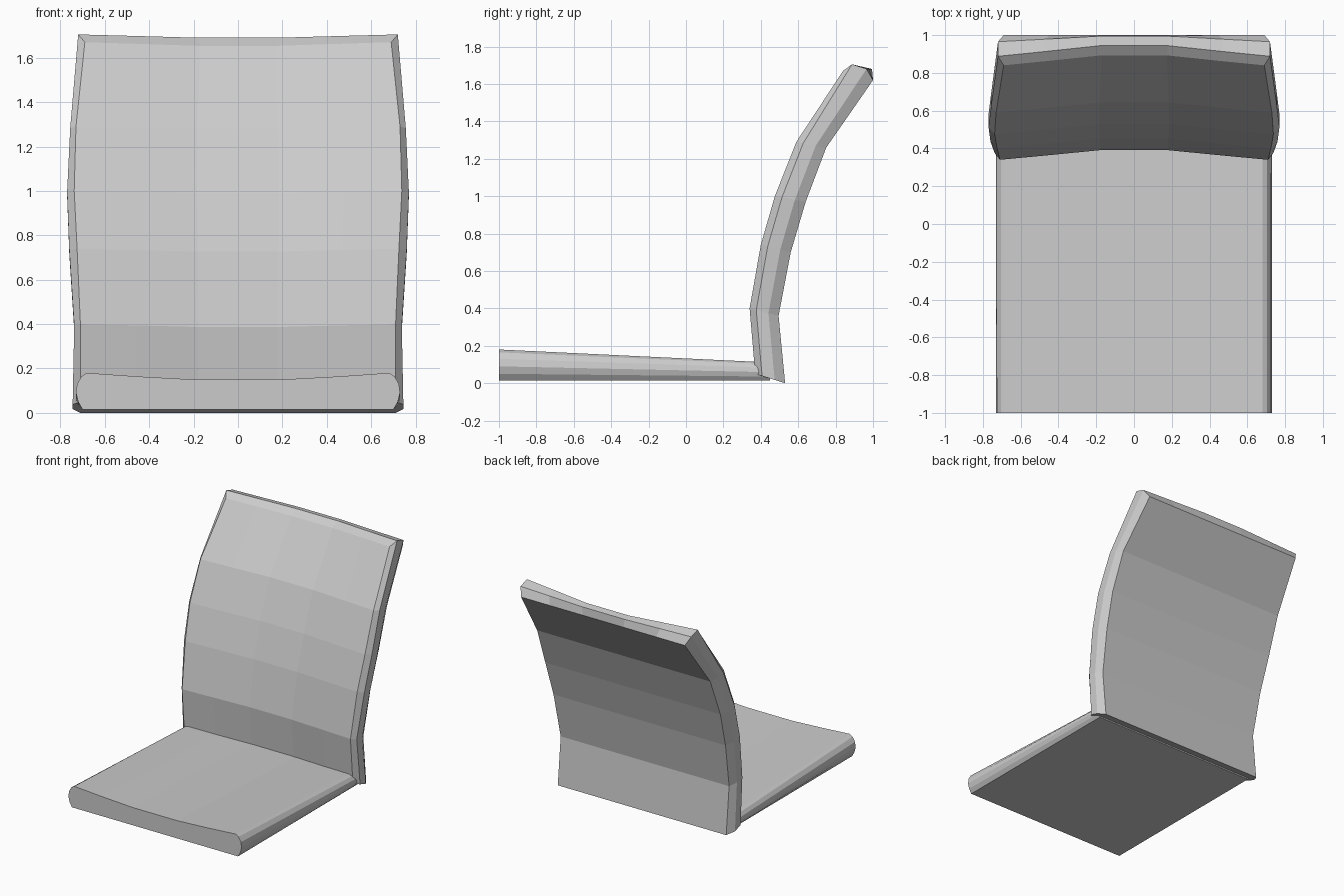
import bpy

cube = bpy.data.objects.get("Cube")
if cube:
    bpy.data.objects.remove(cube)

grey = bpy.data.materials.new("plain grey")
grey.use_nodes = True
colour = (0.6, 0.6, 0.6, 1)
grey.diffuse_color = colour
grey.node_tree.nodes["Principled BSDF"].inputs["Base Color"].default_value = colour


def make(name, verts, faces):
    mesh = bpy.data.meshes.new(name)
    mesh.from_pydata(verts, [], faces)
    mesh.materials.append(grey)
    mesh.validate()
    obj = bpy.data.objects.new(name, mesh)
    bpy.context.collection.objects.link(obj)
    # Consistent outward normals
    import bmesh
    bm = bmesh.new()
    bm.from_mesh(mesh)
    bmesh.ops.remove_doubles(bm, verts=bm.verts, dist=0.0001)
    bmesh.ops.recalc_face_normals(bm, faces=bm.faces)
    bm.to_mesh(mesh)
    bm.free()
    return obj


def mix(a, b, t):
    return tuple(p + (q - p) * t for p, q in zip(a, b))


# Seat: a dished section with rounded sides, tapering toward the rear
BASE = 0.015
half = [(0.70, BASE), (0.72, 0.05), (0.73, 0.09), (0.725, 0.13),
        (0.705, 0.165), (0.68, 0.18), (0.45, 0.164), (0.19, 0.15)]
section = half + [(-x, z) for x, z in reversed(half)]
n = len(section)
verts = [(x, y, BASE + (z - BASE) * s)
         for y, s in ((-1, 1), (0.45, 0.58)) for x, z in section]
faces = [(i, (i + 1) % n, n + (i + 1) % n, n + i) for i in range(n)]
faces += [tuple(range(n)), tuple(range(n, 2 * n))]
make("seat", verts, faces)

# Backrest: front and back corner paths (y, z), with front and side half widths
front = [(0.37, 0.05), (0.34, 0.40), (0.40, 0.74), (0.475, 1.0), (0.59, 1.29), (0.84, 1.67)]
back = [(0.53, 0), (0.495, 0.36), (0.56, 0.70), (0.64, 0.97), (0.75, 1.26), (1.0, 1.62)]
front_width = [0.71, 0.71, 0.725, 0.738, 0.73, 0.69]
side_width = [0.745, 0.738, 0.76, 0.77, 0.756, 0.72]
# Columns across the width, and how deep the front is dished at each
columns = [(-1, 0), (-0.65, 0.15), (-0.25, 0.33), (0.25, 0.33), (0.65, 0.15), (1, 0)]


def strips(f, b, fw, sw, is_top):
    """Four strips across the width, running from the front to the back."""
    rows = [[], [], [], []]
    for u, dish in columns:
        edge = mix(f, b, dish)
        if is_top:
            second = (f[0] + 0.048 + dish * 0.17, f[1] + 0.035 - dish * 0.045)
            third = (b[0] - 0.035 + dish * 0.09, b[1] + 0.06)
        else:
            second, third = mix(f, b, 0.23 + dish), mix(f, b, 0.65 + dish * 0.5)
        for row, width, p in zip(rows, (fw, sw, sw, fw), (edge, second, third, b)):
            row.append((width * u, *p))
    return rows


verts, faces, rings = [], [], []
last = len(front) - 1
for k, values in enumerate(zip(front, back, front_width, side_width)):
    rows = strips(*values, k == last)
    ids = []
    for row in rows:
        ids.append(list(range(len(verts), len(verts) + len(row))))
        verts += row
    a, b, c, d = ids
    rings.append(a + [b[-1], c[-1]] + d[::-1] + [c[0], b[0]])
    if k == last:
        # Bevelled top
        for lo, hi in ((a, b), (b, c), (c, d)):
            faces += [(lo[i], lo[i + 1], hi[i + 1], hi[i]) for i in range(len(lo) - 1)]
for lo, hi in zip(rings, rings[1:]):
    m = len(lo)
    faces += [(lo[i], lo[(i + 1) % m], hi[(i + 1) % m], hi[i]) for i in range(m)]
faces.append(tuple(rings[0]))
backrest = make("backrest", verts, faces)

# Drop the loose points left inside the backrest
import bmesh
bm = bmesh.new()
bm.from_mesh(backrest.data)
bmesh.ops.delete(bm, geom=[v for v in bm.verts if not v.link_faces], context='VERTS')
bm.to_mesh(backrest.data)
bm.free()
